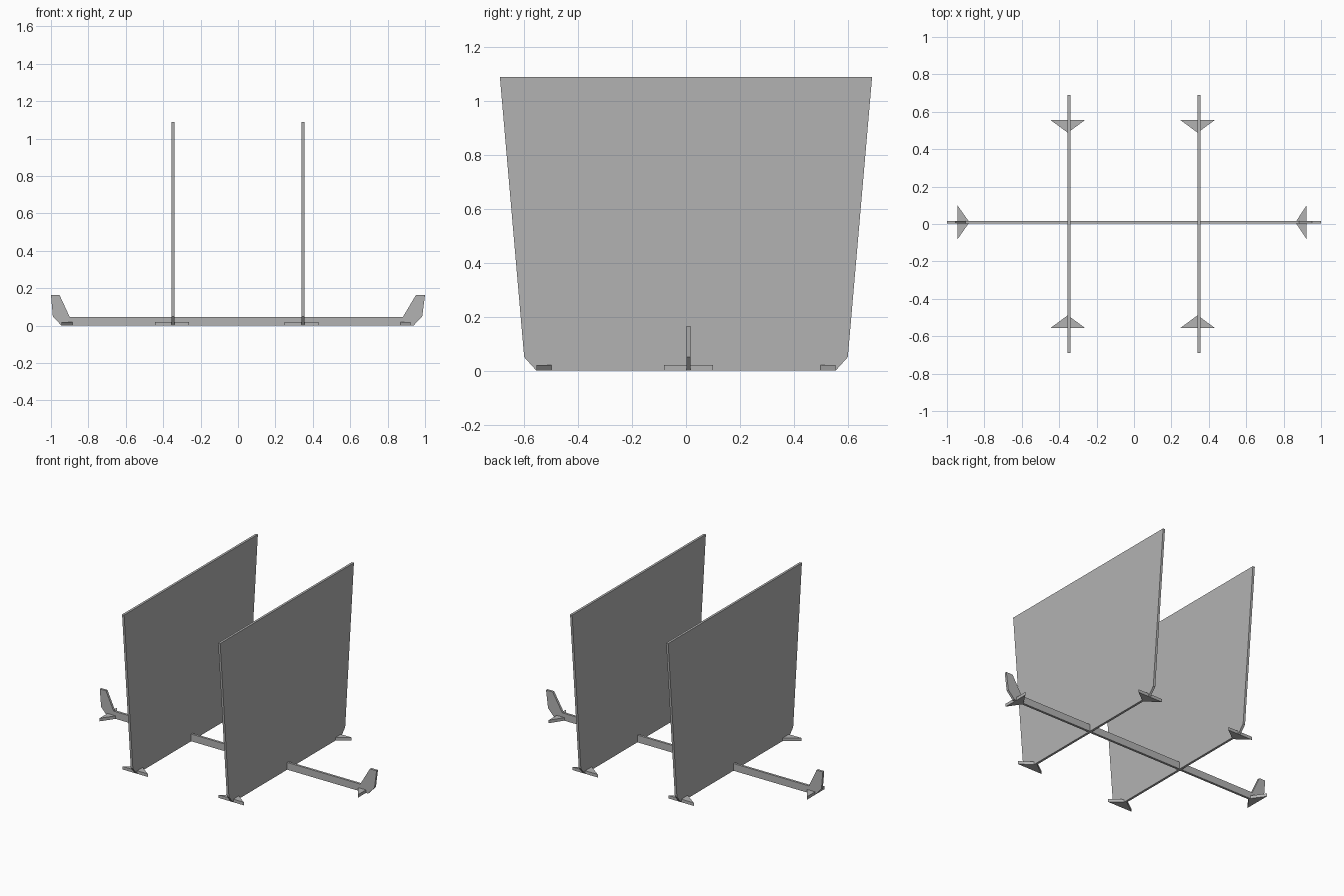
import bpy, bmesh
from mathutils import Vector

cube = bpy.data.objects.get("Cube")
if cube:
    bpy.data.objects.remove(cube, do_unlink=True)

GREY = (0.45, 0.45, 0.45, 1)
grey = bpy.data.materials.new("plain grey")
grey.use_nodes = True
grey.diffuse_color = GREY
grey.node_tree.nodes["Principled BSDF"].inputs["Base Color"].default_value = GREY

THICK = 0.015    # sheet thickness
FOOT_H = 0.02    # foot thickness


def sheet(name, outline, push):
    """Extrude a flat outline of 3D points along the push vector."""
    bm = bmesh.new()
    face = bm.faces.new([bm.verts.new(p) for p in outline])
    grown = bmesh.ops.extrude_face_region(bm, geom=[face])["geom"]
    moved = [v for v in grown if isinstance(v, bmesh.types.BMVert)]
    bmesh.ops.translate(bm, verts=moved, vec=Vector(push))
    bmesh.ops.recalc_face_normals(bm, faces=bm.faces)
    mesh = bpy.data.meshes.new(name)
    bm.to_mesh(mesh)
    bm.free()
    mesh.materials.append(grey)
    obj = bpy.data.objects.new(name, mesh)
    bpy.context.collection.objects.link(obj)
    return obj


# Two upright panels, flaring upwards, each with a foot at both ends
half = [(0.555, 0), (0.6, 0.05), (0.69, 1.088)]
panel = half + [(-y, z) for y, z in reversed(half)]
for side, x in (("right", -0.347), ("left", 0.347)):
    sheet(side + "_panel", [(x - THICK / 2, y, z) for y, z in panel], (THICK, 0, 0))
    mid = x - 0.007
    for end, s in (("front", -1), ("back", 1)):
        sheet(f"{side}_{end}_foot",
              [(mid - 0.091, s * 0.555, 0), (mid + 0.091, s * 0.555, 0), (mid, s * 0.488, 0)],
              (0, 0, FOOT_H))

# Cross rail with an upturned hook at each end
rail = [(-0.944, 0), (0.938, 0), (0.985, 0.05), (1, 0.165), (0.952, 0.165), (0.882, 0.047),
        (-0.9, 0.047), (-0.955, 0.165), (-1, 0.165), (-0.99, 0.05)]
RAIL_Y = 0.009
sheet("cross_rail", [(x, RAIL_Y - THICK / 2, z) for x, z in rail], (0, THICK, 0))

# Feet under the rail ends
for side, base, tip in (("right", -0.944, -0.88), ("left", 0.923, 0.863)):
    sheet(side + "_rail_foot",
          [(base, RAIL_Y - 0.091, 0), (base, RAIL_Y + 0.091, 0), (tip, RAIL_Y, 0)],
          (0, 0, FOOT_H))
